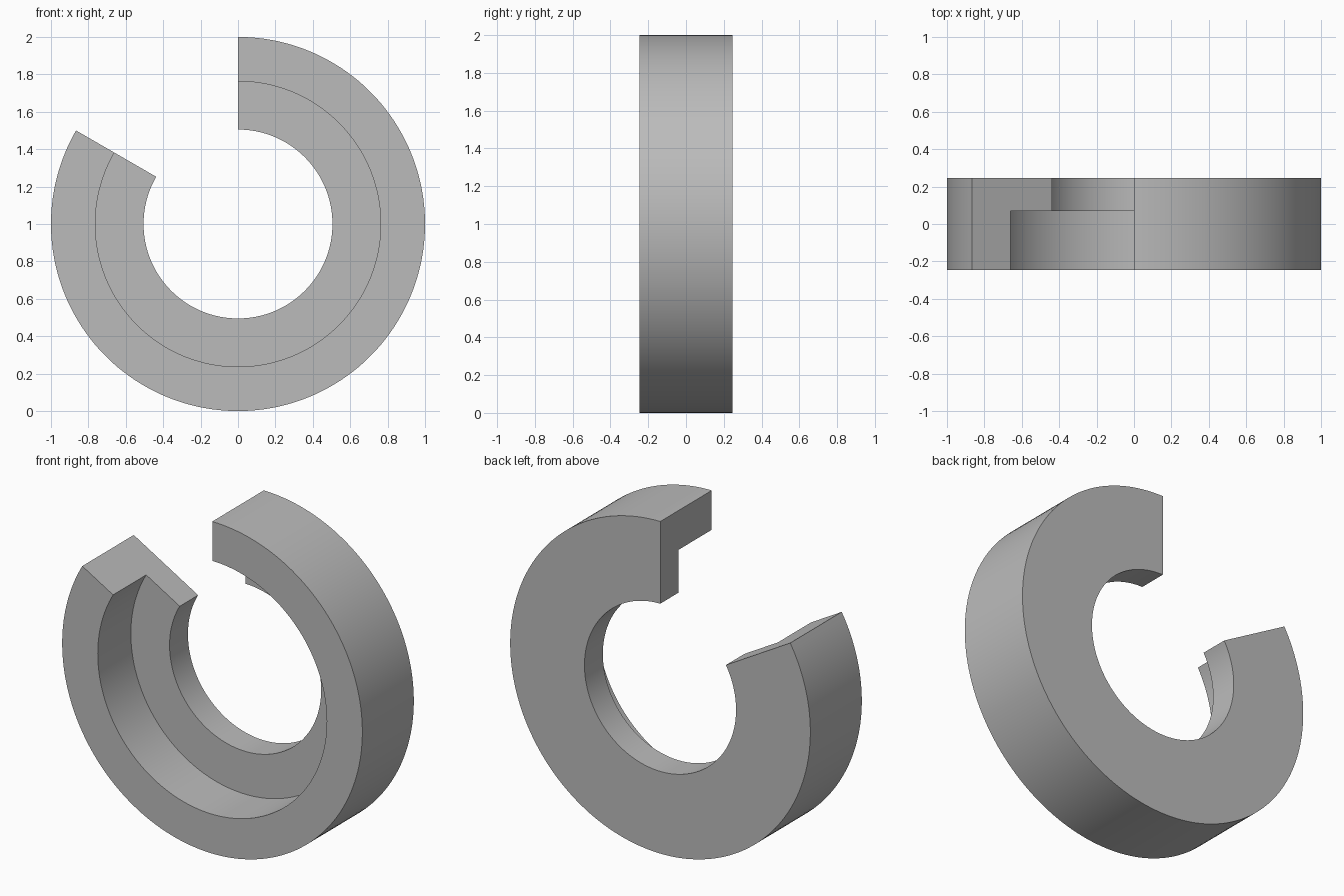
import bpy, bmesh
from math import radians, cos, sin

cube = bpy.data.objects.get("Cube")
if cube:
    bpy.data.objects.remove(cube, do_unlink=True)

# Plain grey material
grey = bpy.data.materials.new("plain_grey")
grey.use_nodes = True
colour = (0.5, 0.5, 0.5, 1)
grey.diffuse_color = colour
grey.node_tree.nodes["Principled BSDF"].inputs["Base Color"].default_value = colour

# Stepped cross-section as (radius, y): thick outer rim, thin inner flange
HALF, STEP_Y = 0.245, 0.07
OUTER, STEP_R, INNER = 1.0, 0.763, 0.505
profile = [(OUTER, -HALF), (OUTER, HALF), (INNER, HALF),
           (INNER, STEP_Y), (STEP_R, STEP_Y), (STEP_R, -HALF)]

# Sweep the section clockwise from the top through 300 degrees
SEGMENTS = 150
bm = bmesh.new()
rings = []
for i in range(SEGMENTS + 1):
    a = radians(90 - 300 * i / SEGMENTS)
    rings.append([bm.verts.new((r * cos(a), y, 1 + r * sin(a))) for r, y in profile])
n = len(profile)
for a, b in zip(rings, rings[1:]):
    for k in range(n):
        m = (k + 1) % n
        bm.faces.new((a[k], a[m], b[m], b[k]))

# Flat cut ends, each split into rim and flange
for ring in (rings[0], rings[-1]):
    bm.faces.new(ring)
bmesh.ops.recalc_face_normals(bm, faces=bm.faces[:])

mesh = bpy.data.meshes.new("stepped_split_ring")
bm.to_mesh(mesh)
bm.free()
mesh.materials.append(grey)
ring_obj = bpy.data.objects.new("stepped_split_ring", mesh)
bpy.context.collection.objects.link(ring_obj)

# Smooth curved walls, sharp rims
bpy.context.view_layer.objects.active = ring_obj
ring_obj.select_set(True)
bpy.ops.object.shade_smooth_by_angle(angle=radians(30))
